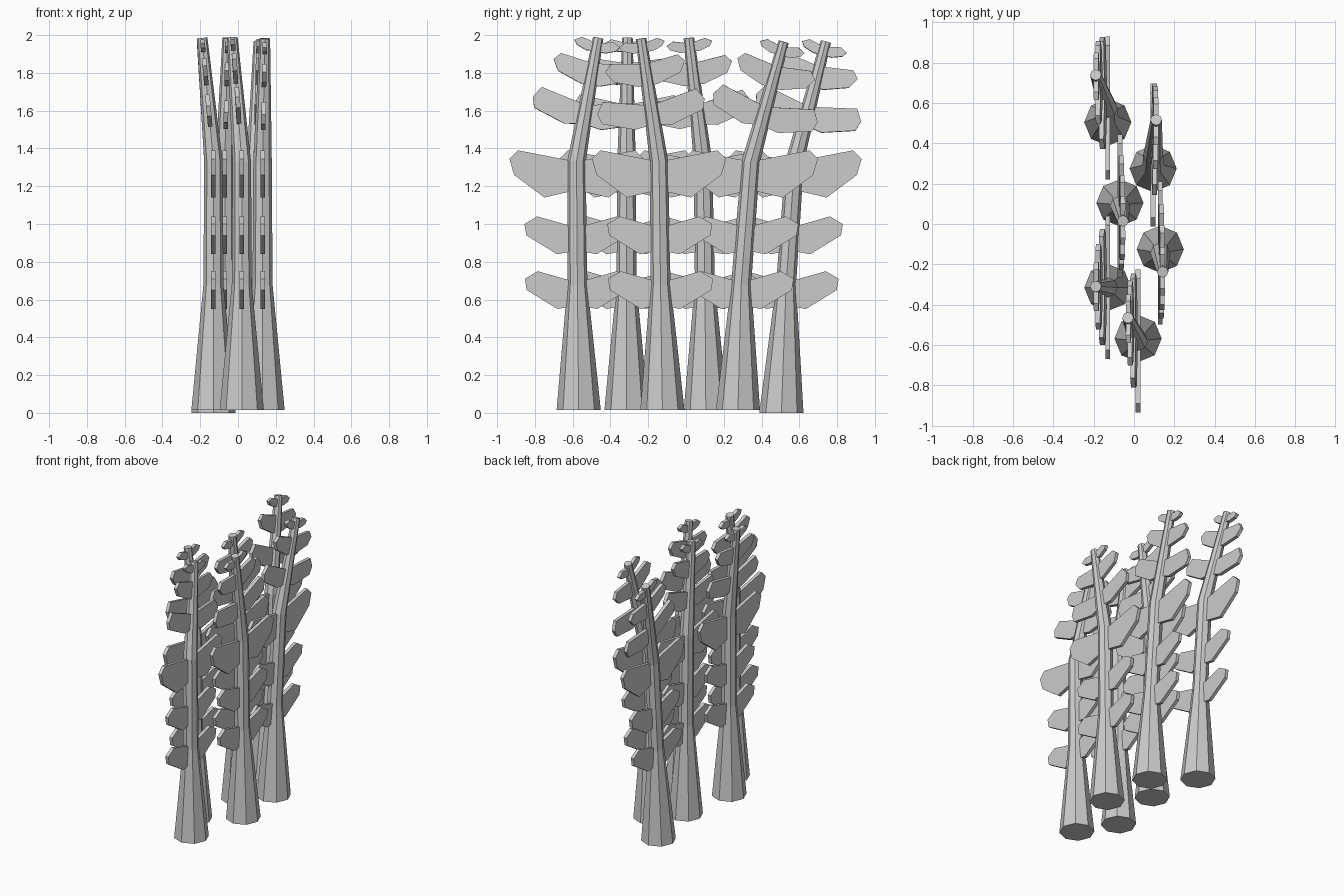
import bpy, bmesh, math
from mathutils import Vector

if "Cube" in bpy.data.objects:
    bpy.data.objects.remove(bpy.data.objects["Cube"])

# per stalk: x, tip x, y at base / knee / bend / tip, tip z, bottom z
STALKS = [
    (-0.13, -0.19, 0.505, 0.530, 0.575, 0.740, 1.965, 0.0),
    (0.095, 0.110, 0.275, 0.292, 0.343, 0.517, 1.965, 0.015),
    (-0.07, -0.055, 0.105, 0.10, 0.09, 0.015, 1.985, 0.015),
    (0.13, 0.142, -0.125, -0.135, -0.143, -0.238, 1.982, 0.015),
    (-0.13, -0.19, -0.315, -0.315, -0.315, -0.31, 1.985, 0.015),
    (0.02, -0.03, -0.568, -0.575, -0.58, -0.465, 1.985, 0.015),
]
KNEE, BEND = 0.68, 1.33

# half outlines of the leaf pairs (sideways, along the stalk)
LOW = [(0, .06), (.21, .12), (.278, .08), (.268, .02), (.105, -.08), (0, -.06)]
WIDE = [(0, 0), (.31, .06), (.355, .015), (.33, -.07), (.17, -.19), (0, -.15)]
UP = [(0, .03), (.25, .085), (.287, .025), (.27, -.03), (.10, -.085), (0, -.07)]
SMALL = [(0, .035), (.18, .06), (.213, .022), (.18, -.035), (.05, -.08), (0, -.075)]
TINY = [(0, .01), (.085, .03), (.122, .01), (.105, -.015), (.05, -.035), (0, -.03)]


def finish(bm, name):
    bmesh.ops.recalc_face_normals(bm, faces=bm.faces)
    me = bpy.data.meshes.new(name)
    bm.to_mesh(me)
    bm.free()
    bpy.context.collection.objects.link(bpy.data.objects.new(name, me))


def frame(axis):
    """Thickness and sideways directions square to the stalk axis."""
    side = axis.cross(Vector((1, 0, 0))).normalized()
    return side.cross(axis).normalized(), side


def make_trunk(rings):
    """Eight-sided tube through (centre, axis, radius) rings."""
    bm = bmesh.new()
    loops = []
    for c, axis, r in rings:
        u, v = frame(axis)
        loops.append([bm.verts.new(c + r * (u * math.cos(a) + v * math.sin(a)))
                      for a in (i * math.tau / 8 for i in range(8))])
    for lo, hi in zip(loops, loops[1:]):
        for i in range(8):
            j = (i + 1) % 8
            bm.faces.new((lo[i], lo[j], hi[j], hi[i]))
    bm.faces.new(loops[0])
    bm.faces.new(loops[-1])
    finish(bm, "trunk")


def make_leaf_pair(c, axis, half, thick=0.024):
    """Flat plate mirrored about the stalk and given thickness."""
    u, v = frame(axis)
    outline = half + [(-s, h) for s, h in half[-2:0:-1]]
    bm = bmesh.new()
    f = bm.faces.new([bm.verts.new(c + v * s + axis * h - u * thick / 2)
                      for s, h in outline])
    ext = bmesh.ops.extrude_face_region(bm, geom=[f], use_keep_orig=True)
    bmesh.ops.translate(bm, vec=u * thick, verts=[
        g for g in ext["geom"] if isinstance(g, bmesh.types.BMVert)])
    finish(bm, "leaf_pair")


UPZ = Vector((0, 0, 1))
for x, tx, y0, y1, y2, y3, tz, bz in STALKS:
    base, knee = Vector((x, y0, bz)), Vector((x, y1, KNEE))
    bend, tip = Vector((x, y2, BEND)), Vector((tx, y3, tz))
    lean = (tip - bend).normalized()
    make_trunk([(base, UPZ, .117), (knee, UPZ, .053),
                (bend, (UPZ + lean).normalized(), .049), (tip, lean, .028)])
    # level leaves on the lower stalk
    make_leaf_pair(Vector((x, y1, 0.63)), UPZ, LOW)
    make_leaf_pair(Vector((x, (y1 + y2) / 2, 0.92)), UPZ, LOW)
    make_leaf_pair(bend, UPZ, WIDE)
    # leaning leaves above the bend
    for t, half in ((.41, UP), (.74, SMALL), (.94, TINY)):
        make_leaf_pair(bend.lerp(tip, t), lean, half)
